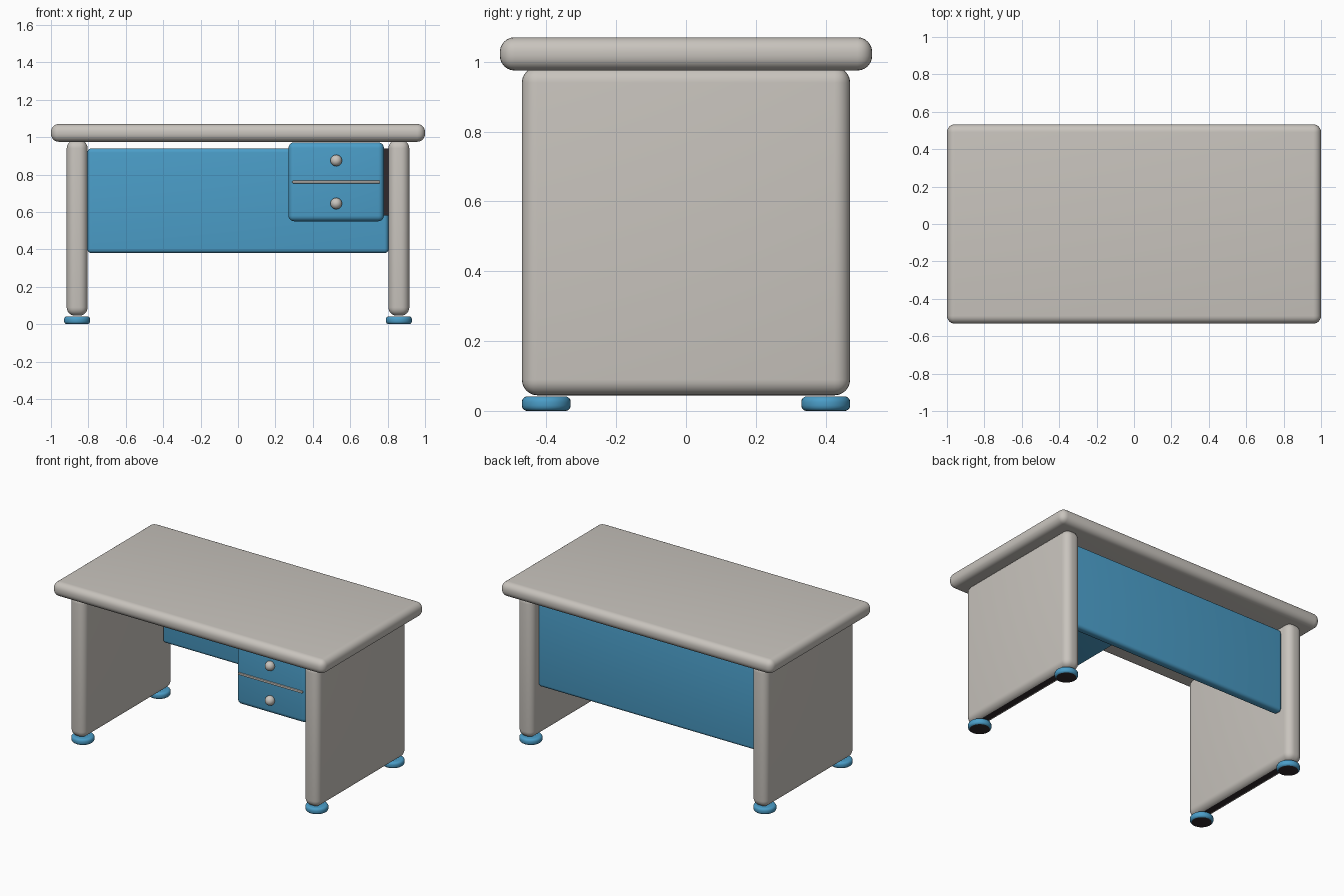
import bpy
import bmesh
from math import radians

cube = bpy.data.objects.get("Cube")
if cube:
    bpy.data.objects.remove(cube)


def material(name, rgb):
    m = bpy.data.materials.new(name)
    m.use_nodes = True
    m.diffuse_color = (*rgb, 1)
    m.node_tree.nodes["Principled BSDF"].inputs["Base Color"].default_value = (*rgb, 1)
    return m


GREY = material("warm grey", (0.58, 0.55, 0.51))
BLUE = material("sky blue", (0.07, 0.34, 0.58))
DARK = material("dark rubber", (0.03, 0.022, 0.025))


def finish(name, bm, mat, bevel=0, segments=5, dark_base=False):
    """Turn a bmesh into a smooth, softly bevelled object."""
    if bevel:
        bmesh.ops.bevel(bm, geom=bm.edges[:], offset=bevel, segments=segments,
                        profile=0.5, affect='EDGES', clamp_overlap=True)
    mesh = bpy.data.meshes.new(name)
    mesh.materials.append(mat)
    if dark_base:
        mesh.materials.append(DARK)
        for f in bm.faces:
            f.normal_update()
            f.material_index = int(f.normal.z < -0.97)
    bm.to_mesh(mesh)
    bm.free()
    ob = bpy.data.objects.new(name, mesh)
    bpy.context.collection.objects.link(ob)
    bpy.ops.object.select_all(action='DESELECT')
    ob.select_set(True)
    bpy.context.view_layer.objects.active = ob
    bpy.ops.object.shade_smooth_by_angle(angle=radians(35))
    return ob


def box(name, x, y, z, mat, bevel=0, **options):
    """Rounded box given by its (low, high) range on each axis."""
    bm = bmesh.new()
    bmesh.ops.create_cube(bm, size=1)
    for v in bm.verts:
        v.co = [r[0] if c < 0 else r[1] for c, r in zip(v.co, (x, y, z))]
    return finish(name, bm, mat, bevel, **options)


def foot(name, x, y):
    """Round foot pad with softened rims and a dark sole."""
    bm = bmesh.new()
    bmesh.ops.create_cone(bm, cap_ends=True, segments=32, radius1=0.07,
                          radius2=0.07, depth=0.042)
    rims = [e for e in bm.edges if abs(e.verts[0].co.z - e.verts[1].co.z) < 0.001]
    bmesh.ops.bevel(bm, geom=rims, offset=0.016, segments=4, profile=0.5,
                    affect='EDGES')
    bmesh.ops.translate(bm, verts=bm.verts, vec=(x, y, 0.021))
    finish(name, bm, BLUE, dark_base=True)


def knob(name, x, y, z):
    bm = bmesh.new()
    bmesh.ops.create_uvsphere(bm, u_segments=24, v_segments=12, radius=0.031)
    bmesh.ops.translate(bm, verts=bm.verts, vec=(x, y, z))
    finish(name, bm, GREY)


# Thick top with a rounded rim
box("desk_top", (-1, 1), (-0.533, 0.533), (0.975, 1.07), GREY, 0.042, segments=6)

# Slab sides, each on two feet
for side, s in (("left", 1), ("right", -1)):
    cx = 0.86 * s
    box(side + "_side", (cx - 0.056, cx + 0.056), (-0.47, 0.47), (0.045, 0.985),
        GREY, 0.045, segments=6, dark_base=True)
    for end, y in (("front", -0.4), ("back", 0.4)):
        foot(f"{side}_{end}_foot", cx, y)

# Panel across the back
box("back_panel", (-0.805, 0.805), (0.35, 0.41), (0.38, 0.94), BLUE, 0.022)

# Hanging drawer unit with its dark mounting strip
box("drawer_unit", (0.27, 0.78), (-0.405, 0.37), (0.55, 0.972), BLUE, 0.03)
box("drawer_mount", (0.76, 0.808), (-0.34, 0.34), (0.58, 0.94), DARK)
box("drawer_divider", (0.29, 0.76), (-0.415, -0.39), (0.753, 0.767), GREY, 0.004,
    segments=2)
knob("upper_knob", 0.525, -0.415, 0.875)
knob("lower_knob", 0.525, -0.415, 0.645)
